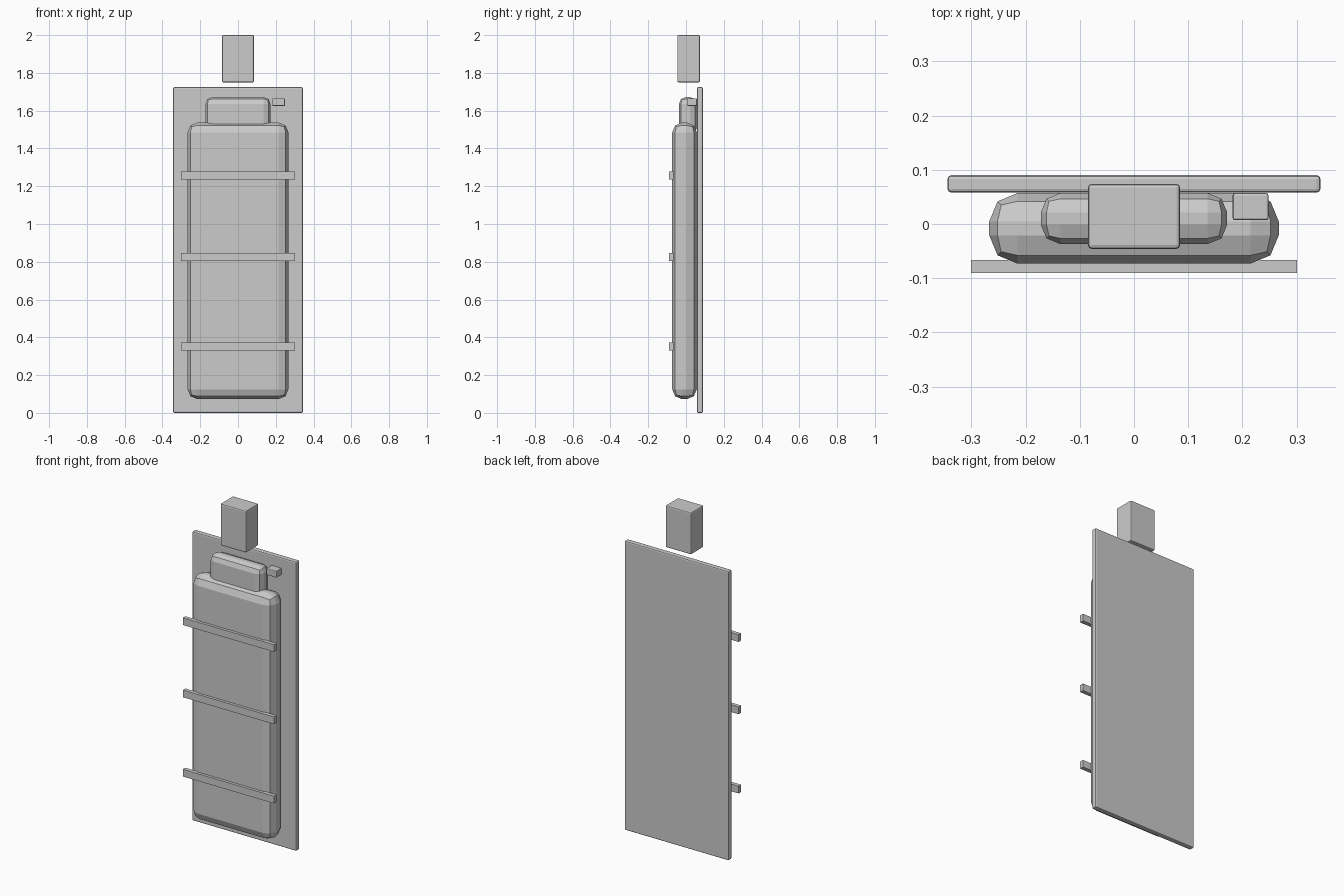
import bpy

if "Cube" in bpy.data.objects:
    bpy.data.objects.remove(bpy.data.objects["Cube"])


def box(name, x, y, z, bevel=0.0, segments=2):
    """Box from (min, max) ranges with an optional rounded edge."""
    bpy.ops.mesh.primitive_cube_add(size=1, location=[sum(r) / 2 for r in (x, y, z)])
    ob = bpy.context.object
    ob.name = name
    ob.scale = [r[1] - r[0] for r in (x, y, z)]
    bpy.ops.object.transform_apply(location=False, rotation=False, scale=True)
    if bevel:
        mod = ob.modifiers.new("Rounding", 'BEVEL')
        mod.width = bevel
        mod.segments = segments
    return ob


# Flat backing board
box("back_board", (-0.344, 0.344), (0.058, 0.09), (0.0, 1.725), 0.007)

# Padded mattress and head pillow
box("mattress", (-0.267, 0.267), (-0.073, 0.057), (0.073, 1.537), 0.052)
box("head_pillow", (-0.172, 0.172), (-0.037, 0.057), (1.47, 1.672), 0.036)

# Small clip beside the pillow
box("side_clip", (0.182, 0.248), (0.007, 0.057), (1.625, 1.665), 0.004)

# Block above the board
box("top_block", (-0.085, 0.085), (-0.046, 0.074), (1.75, 2.0), 0.007)

# Straps across the front
for i, z in enumerate((0.352, 0.825, 1.256)):
    box(f"strap_{i + 1}", (-0.301, 0.301), (-0.09, -0.066), (z - 0.0215, z + 0.0215))
